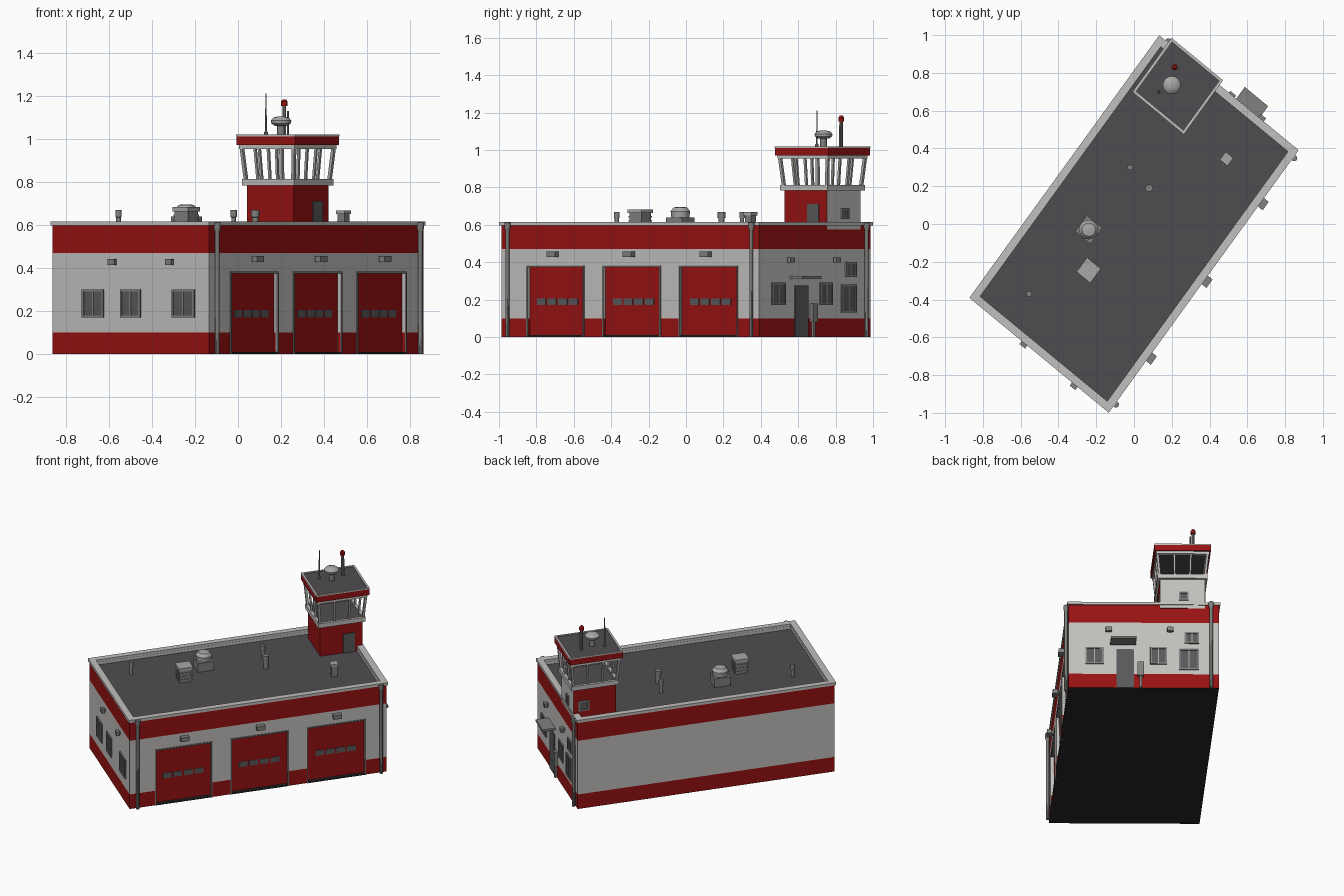
import bpy, bmesh, math
from mathutils import Vector

if "Cube" in bpy.data.objects:
    bpy.data.objects.remove(bpy.data.objects["Cube"])

# Building frame: s runs along the long side, t across it (slightly skewed plan)
U, V = Vector((0.586, 0.810)), Vector((0.772, -0.636))

def mat(name, rgb):
    m = bpy.data.materials.new(name)
    m.diffuse_color = (*rgb, 1)
    m.use_nodes = True
    m.node_tree.nodes["Principled BSDF"].inputs["Base Color"].default_value = m.diffuse_color
    return m

LIGHT = mat("light_grey_plaster", (0.54, 0.53, 0.51))
RED = mat("signal_red", (0.31, 0.006, 0.006))
ROOF = mat("roof_dark_grey", (0.08, 0.073, 0.08))
GLASS = mat("window_grey", (0.10, 0.10, 0.105))
METAL = mat("metal_grey", (0.22, 0.22, 0.215))
DARK = mat("underside_black", (0.022, 0.02, 0.023))
TRIM = mat("trim_grey", (0.40, 0.39, 0.38))

def finish(name, bm, mats, rule=None):
    bmesh.ops.recalc_face_normals(bm, faces=bm.faces)
    for f in bm.faces:
        f.normal_update()
        if rule:
            f.material_index = rule(f)
    me = bpy.data.meshes.new(name)
    bm.to_mesh(me)
    bm.free()
    for m in mats:
        me.materials.append(m)
    ob = bpy.data.objects.new(name, me)
    bpy.context.collection.objects.link(ob)
    return ob

def box(name, s, t, z, m, top=None, rule=None, levels=None):
    """Box from s, t, z ranges; optional other rectangle at the top, extra cut levels."""
    bm = bmesh.new()
    rings = []
    for i, h in enumerate(levels or z):
        (a, b), (c, d) = (top if top and i else (s, t))
        rings.append([bm.verts.new((*(U * p + V * q), h)) for p, q in ((a, c), (b, c), (b, d), (a, d))])
    bm.faces.new(rings[0])
    bm.faces.new(rings[-1])
    for lo, hi in zip(rings, rings[1:]):
        for k in range(4):
            n = (k + 1) % 4
            bm.faces.new((lo[k], lo[n], hi[n], hi[k]))
    return finish(name, bm, m if isinstance(m, list) else [m], rule)

def ring(name, cs, ct, hs, ht, w, z, m):
    box(name + "_end_a", (cs - hs, cs - hs + w), (ct - ht, ct + ht), z, m)
    box(name + "_end_b", (cs + hs - w, cs + hs), (ct - ht, ct + ht), z, m)
    box(name + "_side_a", (cs - hs + w, cs + hs - w), (ct - ht, ct - ht + w), z, m)
    box(name + "_side_b", (cs - hs + w, cs + hs - w), (ct + ht - w, ct + ht), z, m)

def turned(name, x, y, profile, m, n=16):
    """Round part from (radius, height) pairs."""
    bm = bmesh.new()
    rs = [[bm.verts.new((x + r * math.cos(k * math.tau / n), y + r * math.sin(k * math.tau / n), h))
           for k in range(n)] for r, h in profile]
    for lo, hi in zip(rs, rs[1:]):
        for k in range(n):
            bm.faces.new((lo[k], lo[(k + 1) % n], hi[(k + 1) % n], hi[k]))
    bm.faces.new(rs[0])
    bm.faces.new(rs[-1])
    ob = finish(name, bm, [m])
    for p in ob.data.polygons:
        p.use_smooth = len(p.vertices) == 4
    ob.data.set_sharp_from_angle(angle=math.radians(35))

# Walls banded by height: red plinth, light wall, red top stripe
LEVELS = (0, 0.10, 0.47, 0.58)

def band(f):
    if f.normal.z > 0.5:
        return 2
    if f.normal.z < -0.5:
        return 3
    z = f.calc_center_median().z
    return 0 if 0.1 < z < 0.47 else 1

WALL = [LIGHT, RED, ROOF, DARK]
box("main_hall", (-0.85, 0.85), (-0.47, 0.447), None, WALL, rule=band, levels=LEVELS)
doors = [(-0.675, -0.31), (-0.175, 0.195), (0.33, 0.705)]
edges = [-0.85] + [e for d in doors for e in d] + [0.85]
for i in range(4):
    box(f"door_pier_{i}", (edges[2 * i], edges[2 * i + 1]), (0.447, 0.47), None, WALL, rule=band, levels=(0, 0.1, 0.375))
box("door_lintel", (-0.85, 0.85), (0.447, 0.47), None, WALL, rule=band, levels=(0.375, 0.47, 0.58))

# Parapet with overhanging cap
ring("parapet_outer", 0, 0, 0.85, 0.47, 0.015, (0.58, 0.597), RED)
ring("parapet_inner", 0, 0, 0.835, 0.455, 0.02, (0.575, 0.6), LIGHT)
ring("parapet_cap", 0, 0, 0.858, 0.478, 0.042, (0.597, 0.615), LIGHT)

# Things mounted on a wall; a is the range along the wall, p the stand-off
def plate(name, wall, a, z, p, m, plane=None):
    axis, sign, base = {"front": ("t", 1, 0.47), "end": ("s", 1, 0.85), "start": ("s", -1, 0.85),
                        "tower_front": ("t", 1, -0.101), "tower_back": ("t", -1, 0.381),
                        "tower_end": ("s", 1, 0.852)}[wall]
    r = tuple(sorted((sign * (base + p[0]), sign * (base + p[1]))))
    box(name, a if axis == "t" else r, r if axis == "t" else a, z, m)

def window(name, wall, a, z, mullion=True):
    w = 0.01
    plate(name + "_pane", wall, a, z, (-0.005, 0.003), GLASS)
    bars = [((a[0], a[0] + w), z), ((a[1] - w, a[1]), z), (a, (z[0], z[0] + w)), (a, (z[1] - w, z[1]))]
    if mullion:
        c = (a[0] + a[1]) / 2
        bars.append(((c - 0.003, c + 0.003), z))
    for i, (b, h) in enumerate(bars):
        plate(f"{name}_frame_{i}", wall, b, h, (-0.004, 0.008), METAL if i < 4 else TRIM)

def lamp(name, wall, c, z, w):
    plate(name + "_arm", wall, (c - w / 4, c + w / 4), (z - 0.008, z + 0.012), (-0.005, 0.02), METAL)
    plate(name + "_hood", wall, (c - w / 2, c + w / 2), (z - 0.012, z + 0.016), (0.008, 0.04 if w > 0.04 else 0.028), METAL)

# Roll-up doors with pane strip, jamb trim and lamp
for i, (a, b) in enumerate(doors):
    n = f"garage_door_{i}"
    plate(n, "front", (a, b), (0.008, 0.375), (-0.03, -0.018), RED)
    plate(n + "_sill", "front", (a, b), (0, 0.01), (-0.03, 0.004), DARK)
    for k in range(4):
        c = (a + b) / 2 + (k - 1.5) * 0.07
        plate(f"{n}_pane_{k}", "front", (c - 0.029, c + 0.029), (0.17, 0.205), (-0.02, -0.014), GLASS)
    for k, e in enumerate((a - 0.008, b)):
        plate(f"{n}_jamb_{k}", "front", (e, e + 0.008), (0, 0.383), (-0.02, 0.005), METAL)
    plate(n + "_head", "front", (a, b), (0.375, 0.383), (-0.02, 0.005), METAL)
    lamp(n + "_lamp", "front", (a + b) / 2, 0.44, 0.055)

# Left end: three windows and two lamps
for i, a in enumerate([(-0.29, -0.16), (-0.06, 0.06), (0.25, 0.385)]):
    window(f"office_window_{i}", "start", a, (0.17, 0.30))
for i, c in enumerate((-0.10, 0.245)):
    lamp(f"office_lamp_{i}", "start", c, 0.425, 0.038)

# Right end: entrance, windows, awning, lamps
for i, (a, z) in enumerate([((0.25, 0.365), (0.17, 0.29)), ((-0.145, -0.04), (0.17, 0.29)),
                            ((-0.345, -0.22), (0.13, 0.28)), ((-0.345, -0.255), (0.32, 0.40))]):
    window(f"entrance_window_{i}", "end", a, z)
plate("entrance_door", "end", (0.06, 0.17), (0, 0.275), (-0.005, 0.006), GLASS)
plate("entrance_awning", "end", (0.05, 0.21), (0.31, 0.325), (-0.005, 0.085), METAL)
plate("entrance_post_box", "end", (0.0, 0.04), (0.08, 0.18), (-0.005, 0.02), METAL)
plate("entrance_post", "end", (0.012, 0.028), (0, 0.08), (-0.005, 0.015), METAL)
for i, c in enumerate((0.22, -0.165)):
    lamp(f"entrance_lamp_{i}", "end", c, 0.41, 0.038)

# Drain pipes
for i, (s, t) in enumerate([(-0.80, 0.483), (0.81, 0.483), (0.863, -0.42)]):
    p = U * s + V * t
    turned(f"drain_pipe_{i}", p.x, p.y, [(0.011, 0), (0.011, 0.57), (0.017, 0.585), (0.017, 0.612)], METAL, 10)

# Watch tower
CS, CT = 0.712, -0.241
def sq(h):
    return (CS - h, CS + h), (CT - h, CT + h)

end_n = Vector((0.636, 0.772, 0))
box("tower_base", *sq(0.14), (0.575, 0.785), [RED, LIGHT], rule=lambda f: 1 if f.normal.dot(end_n) > 0.8 else 0)
plate("tower_door", "tower_front", (0.725, 0.80), (0.58, 0.71), (-0.005, 0.006), GLASS)
window("tower_back_window", "tower_back", (0.75, 0.82), (0.63, 0.70), False)
window("tower_end_window", "tower_end", (-0.28, -0.22), (0.63, 0.69), False)
box("tower_deck", *sq(0.148), (0.783, 0.80), ROOF)
ring("tower_deck_rim", CS, CT, 0.157, 0.157, 0.02, (0.782, 0.812), LIGHT)
ring("tower_eaves", CS, CT, 0.167, 0.167, 0.025, (0.953, 0.972), LIGHT)
box("tower_ceiling", *sq(0.145), (0.962, 0.975), ROOF)
box("tower_roof_fascia", *sq(0.176), (0.971, 1.012), RED)
box("tower_roof_deck", *sq(0.166), (1.01, 1.014), ROOF)
ring("tower_roof_rim", CS, CT, 0.177, 0.177, 0.013, (1.01, 1.019), LIGHT)

# Outward-leaning cabin columns around the square
n = 0
for i in range(4):
    for j in range(4):
        if i in (0, 3) or j in (0, 3):
            u, v = i / 1.5 - 1, j / 1.5 - 1
            w = 0.008 if i in (0, 3) and j in (0, 3) else 0.006
            r = [((CS + u * h - w, CS + u * h + w), (CT + v * h - w, CT + v * h + w)) for h in (0.142, 0.157)]
            box(f"cabin_column_{n}", *r[0], (0.80, 0.96), TRIM, top=r[1])
            n += 1

# Tower roof equipment
turned("dome_mast", 0.20, 0.735, [(0.018, 1.01), (0.018, 1.07)], METAL)
turned("dome", 0.20, 0.735, [(0.028, 1.06), (0.046, 1.072), (0.048, 1.085), (0.036, 1.098), (0.015, 1.104)], TRIM)
turned("antenna", 0.13, 0.70, [(0.009, 1.01), (0.009, 1.03), (0.004, 1.035), (0.003, 1.21)], METAL, 8)
turned("beacon_mast", 0.215, 0.83, [(0.009, 1.01), (0.009, 1.155)], METAL, 10)
turned("beacon_light", 0.215, 0.83, [(0.015, 1.152), (0.016, 1.172), (0.008, 1.183)], RED, 12)
turned("beacon_stay", 0.232, 0.822, [(0.005, 1.01), (0.005, 1.13)], METAL, 8)

# Roof equipment on the hall
def roof_box(name, x, y, h, z, m):
    s, t = 0.637 * x + 0.7735 * y, 0.8116 * x - 0.587 * y
    box(name, (s - h, s + h), (t - h, t + h), z, m)

roof_box("vent_base", -0.24, -0.03, 0.053, (0.575, 0.64), METAL)
turned("vent_dome", -0.24, -0.03, [(0.048, 0.635), (0.052, 0.672), (0.036, 0.692), (0.02, 0.695)], TRIM, 12)
roof_box("cooler_body", -0.24, -0.245, 0.04, (0.575, 0.668), METAL)
roof_box("cooler_cap", -0.24, -0.245, 0.047, (0.662, 0.682), TRIM)
for k in range(3):
    roof_box(f"cooler_louvre_{k}", -0.24, -0.245, 0.044, (0.595 + k * 0.022, 0.603 + k * 0.022), METAL)
roof_box("small_vent_body", 0.49, 0.345, 0.02, (0.575, 0.655), METAL)
roof_box("small_vent_cap", 0.49, 0.345, 0.026, (0.65, 0.667), TRIM)
for i, (x, y, r) in enumerate([(-0.02, 0.30, 0.011), (0.08, 0.19, 0.015), (-0.555, -0.37, 0.011)]):
    turned(f"flue_{i}", x, y, [(r, 0.575), (r, 0.635), (r * 1.35, 0.637), (r * 1.35, 0.668)], METAL, 12)
